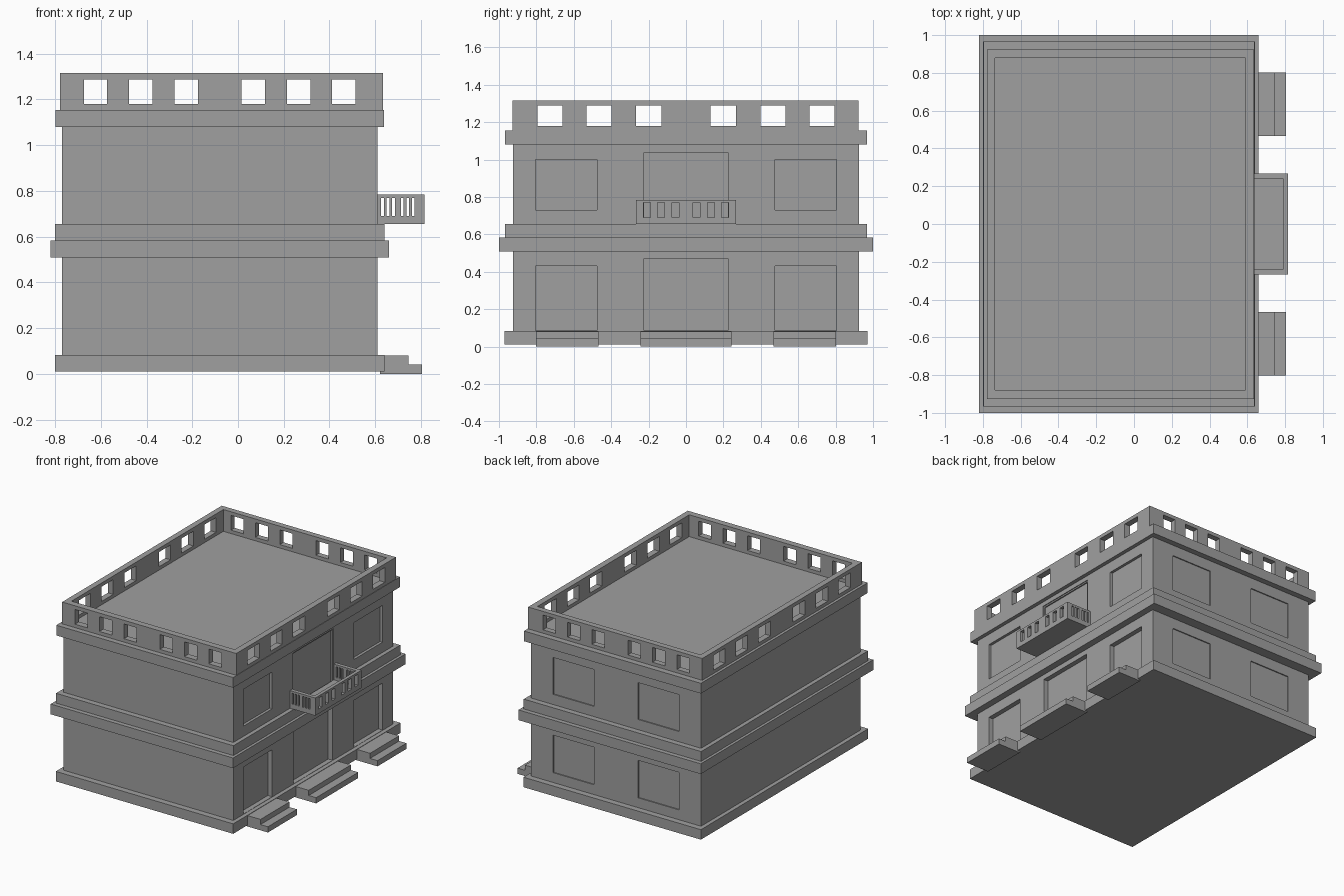
import bpy
import bmesh
from mathutils import Matrix, Vector

cube = bpy.data.objects.get("Cube")
if cube:
    bpy.data.objects.remove(cube, do_unlink=True)

stone = bpy.data.materials.new("grey_stone")
stone.use_nodes = True
GREY = (0.35, 0.35, 0.35, 1)
stone.diffuse_color = GREY
stone.node_tree.nodes["Principled BSDF"].inputs["Base Color"].default_value = GREY

MID_X = -0.08  # centre of the building body


def boxes(name, extents):
    """One object made of boxes, each given as (x0, x1, y0, y1, z0, z1)."""
    bm = bmesh.new()
    for x0, x1, y0, y1, z0, z1 in extents:
        centre = Vector((x0 + x1, y0 + y1, z0 + z1)) / 2
        size = Matrix.Diagonal((x1 - x0, y1 - y0, z1 - z0, 1))
        bmesh.ops.create_cube(bm, size=1, matrix=Matrix.Translation(centre) @ size)
    mesh = bpy.data.meshes.new(name)
    bm.to_mesh(mesh)
    bm.free()
    mesh.materials.append(stone)
    obj = bpy.data.objects.new(name, mesh)
    bpy.context.collection.objects.link(obj)
    return obj


def cut(obj, extents):
    """Subtract a group of separate boxes from obj."""
    cutter = boxes("cutter", extents)
    mod = obj.modifiers.new("cut", "BOOLEAN")
    mod.operation = "DIFFERENCE"
    mod.solver = "EXACT"
    mod.object = cutter
    bpy.context.view_layer.objects.active = obj
    bpy.ops.object.modifier_apply(modifier=mod.name)
    bpy.data.objects.remove(cutter, do_unlink=True)


def slab(name, half_x, half_y, z0, z1):
    return boxes(name, [(MID_X - half_x, MID_X + half_x, -half_y, half_y, z0, z1)])


# Walls with door and window recesses
WALL_X, WALL_Y = 0.61, 0.925
walls = slab("walls", WALL_X - MID_X, WALL_Y, 0.05, 1.1)
recesses = [(WALL_X - 0.035, 1, -0.225, 0.225, 0.085, 0.47),
            (WALL_X - 0.006, 1, -0.235, 0.235, 0.655, 1.047)]
for side in (-1, 1):
    y0, y1 = sorted((side * 0.475, side * 0.805))
    recesses.append((WALL_X - 0.035, 1, y0, y1, 0.085, 0.43))
    recesses.append((WALL_X - 0.02, 1, y0, y1, 0.73, 1.0))
    x = MID_X + side * 0.345
    for z0, z1 in ((0.155, 0.43), (0.73, 1.0)):
        recesses.append((x - 0.165, x + 0.165, WALL_Y - 0.008, 1.1, z0, z1))
cut(walls, recesses)
cut(walls, [(WALL_X - 0.015, 1, -0.225, 0.225, 0.655, 1.037)])

# Plinth and ledges
slab("plinth", 0.72, 0.97, 0.01, 0.083)
slab("middle_ledge_lower", 0.74, 1.0, 0.508, 0.583)
slab("middle_ledge_upper", 0.72, 0.967, 0.583, 0.655)
slab("roof_ledge", 0.718, 0.967, 1.08, 1.155)

# Parapet with square openings on all sides
parapet = boxes("parapet", [(-0.778, 0.635, -0.927, 0.923, 1.155, 1.315)])
cut(parapet, [(-0.735, 0.59, -0.88, 0.88, 1.1, 1.4)])
offsets = [s * d for s in (-1, 1) for d in (0.146, 0.345, 0.543)]
cut(parapet, [(MID_X + d - 0.051, MID_X + d + 0.051, -1.1, 1.1, 1.18, 1.288)
              for d in offsets])
offsets = [s * d for s in (-1, 1) for d in (0.2, 0.465, 0.727)]
cut(parapet, [(-1, 1, d - 0.068, d + 0.068, 1.18, 1.288) for d in offsets])

# Balcony with slotted railing
balcony = boxes("balcony", [(WALL_X, 0.815, -0.268, 0.268, 0.655, 0.785)])
cut(balcony, [(0.5, 0.79, -0.24, 0.24, 0.67, 0.9)])
cut(balcony, [(0.7, 0.9, s * d - 0.019, s * d + 0.019, 0.69, 0.77)
              for s in (-1, 1) for d in (0.057, 0.133, 0.209)])
cut(balcony, [(0.699 + s * d - 0.006, 0.699 + s * d + 0.006, -0.5, 0.5, 0.69, 0.77)
              for s in (-1, 1) for d in (0.019, 0.043, 0.067)])

# Two-tread steps below each door
for name, y, half in (("right_steps", -0.635, 0.168), ("centre_steps", 0, 0.244),
                      ("left_steps", 0.635, 0.168)):
    steps = boxes(name, [(0.62, 0.805, y - half, y + half, 0, 0.08)])
    cut(steps, [(0.745, 1, y - 0.4, y + 0.4, 0.042, 0.2)])
